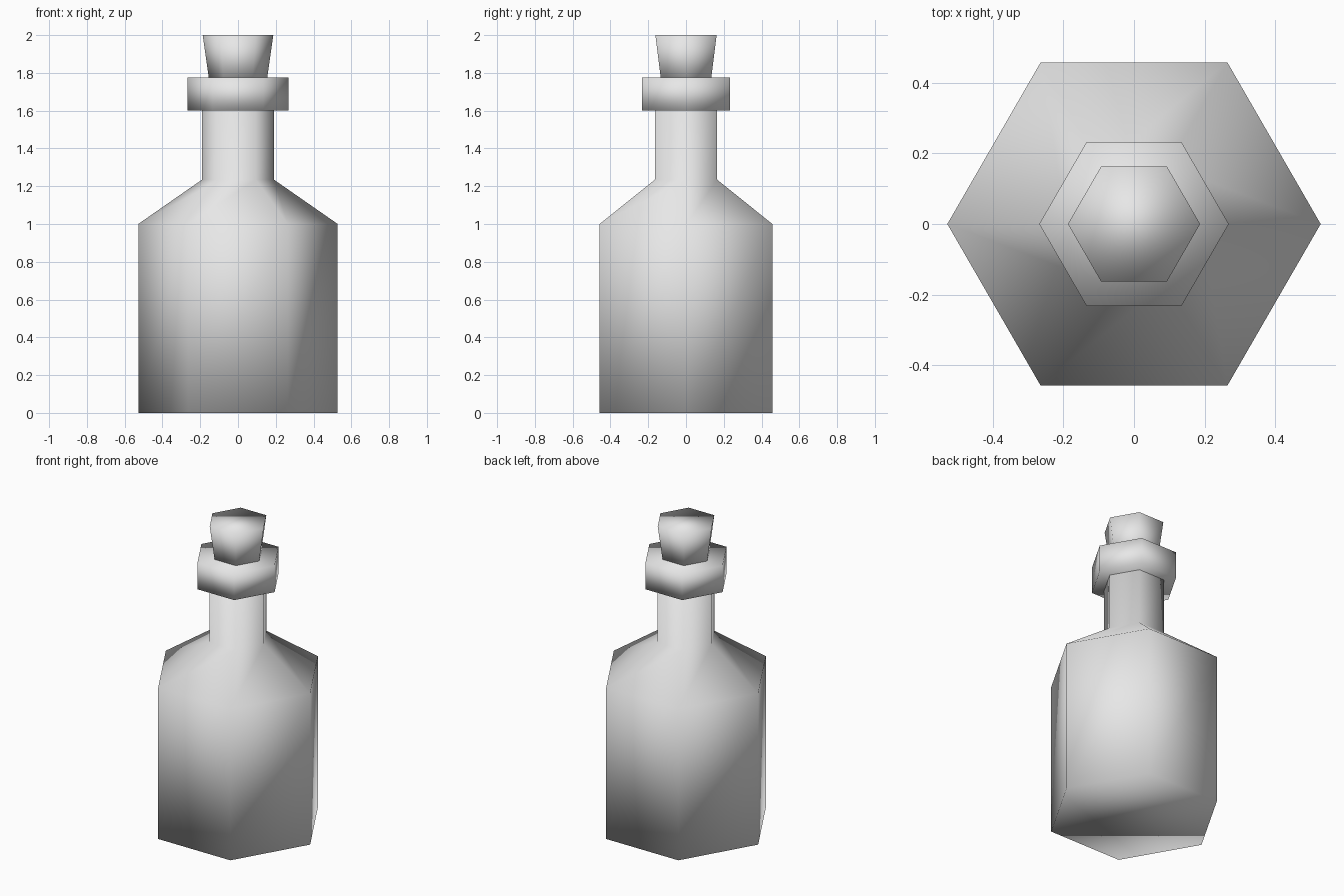
import bpy
import bmesh
from math import cos, sin, tau

default_cube = bpy.data.objects.get("Cube")
if default_cube:
    bpy.data.objects.remove(default_cube, do_unlink=True)

SIDES = 6

grey = bpy.data.materials.new("plain grey")
grey.use_nodes = True
colour = (0.8, 0.8, 0.8, 1.0)
grey.diffuse_color = colour
grey.node_tree.nodes["Principled BSDF"].inputs["Base Color"].default_value = colour


def lathe(name, profile):
    """Closed six-sided solid from (radius, height) pairs, bottom to top."""
    bm = bmesh.new()
    rings = [[bm.verts.new((r * cos(tau * i / SIDES), r * sin(tau * i / SIDES), z))
              for i in range(SIDES)] for r, z in profile]
    for low, high in zip(rings, rings[1:]):
        for i in range(SIDES):
            j = (i + 1) % SIDES
            bm.faces.new((low[i], low[j], high[j], high[i]))
    bm.faces.new(rings[0][::-1])
    bm.faces.new(rings[-1])
    for face in bm.faces:
        face.smooth = True
    mesh = bpy.data.meshes.new(name)
    bm.to_mesh(mesh)
    bm.free()
    mesh.materials.append(grey)
    obj = bpy.data.objects.new(name, mesh)
    bpy.context.collection.objects.link(obj)
    return obj


# Body, sloping shoulder and neck
lathe("bottle_body", [(0.528, 0), (0.528, 1.0), (0.19, 1.235), (0.19, 1.61)])

# Thick collar around the mouth
lathe("bottle_lip", [(0.268, 1.6), (0.268, 1.775)])

# Tapered stopper, sunk slightly into the mouth
lathe("cork_stopper", [(0.152, 1.755), (0.187, 2.0)])
